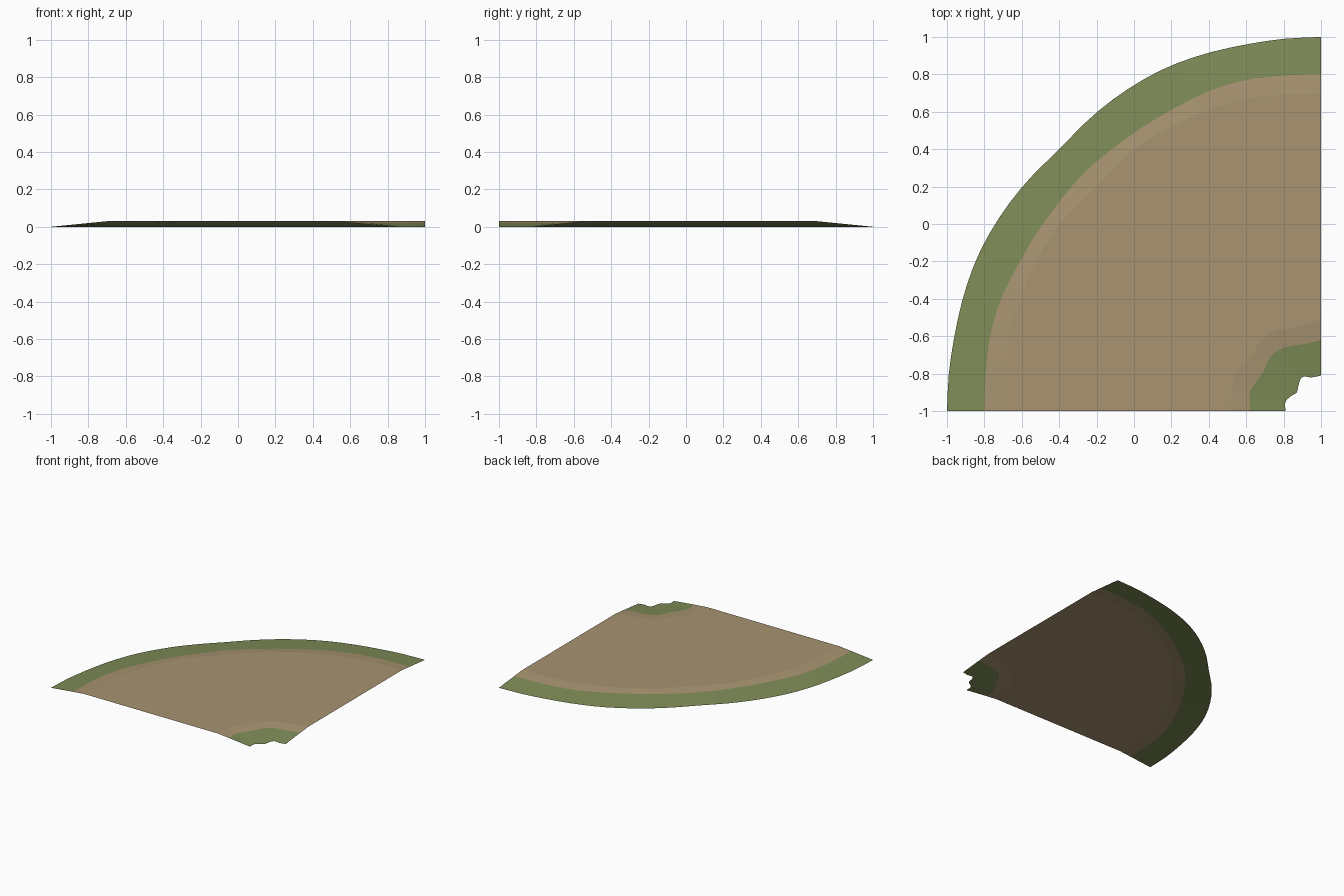
import bpy, bmesh, math
from mathutils import Vector

if "Cube" in bpy.data.objects:
    bpy.data.objects.remove(bpy.data.objects["Cube"])

N = 32  # segments along the bend


def material(name, rgb):
    m = bpy.data.materials.new(name)
    m.diffuse_color = (*rgb, 1)
    m.use_nodes = True
    m.node_tree.nodes["Principled BSDF"].inputs["Base Color"].default_value = m.diffuse_color
    return m


DIRT = material("dirt", (0.392, 0.296, 0.165))
GRASS = material("grass green", (0.209, 0.262, 0.095))


def mirrored(half):
    """Mirror half a bend across the tile's diagonal."""
    return half + [(-y, -x) for x, y in reversed(half[:-1])]


def smooth_curve(pts, z):
    """Catmull-Rom through the points, resampled to N even segments."""
    p = [Vector(q) for q in pts]
    p = [2 * p[0] - p[1]] + p + [2 * p[-1] - p[-2]]
    fine = []
    for a, b, c, d in zip(p, p[1:], p[2:], p[3:]):
        for i in range(12):
            t = i / 12
            fine.append(0.5 * (2 * b + (c - a) * t + (2 * a - 5 * b + 4 * c - d) * t * t
                               + (3 * b - a - 3 * c + d) * t ** 3))
    fine.append(p[-2])
    dist = [0]
    for a, b in zip(fine, fine[1:]):
        dist.append(dist[-1] + (b - a).length)
    out, j = [], 0
    for i in range(N + 1):
        s = dist[-1] * i / N
        while j < len(fine) - 2 and dist[j + 1] < s:
            j += 1
        q = fine[j].lerp(fine[j + 1], (s - dist[j]) / (dist[j + 1] - dist[j]))
        out.append((max(-1, min(1, q.x)), max(-1, min(1, q.y)), z))
    # keep the tile seams straight
    out[0] = (out[0][0], -1, z)
    out[-1] = (1, out[-1][1], z)
    return out


def sheet(name, rows, mat):
    """Open sheet lofted across neighbouring curves, facing up."""
    bm = bmesh.new()
    grid = [[bm.verts.new(v) for v in row] for row in rows]
    for a, b in zip(grid, grid[1:]):
        for i in range(N):
            bm.faces.new((a[i], b[i], b[i + 1], a[i + 1]))
    bm.normal_update()
    for f in bm.faces:
        if f.normal.z < 0:
            f.normal_flip()
    me = bpy.data.meshes.new(name)
    bm.to_mesh(me)
    bm.free()
    me.materials.append(mat)
    ob = bpy.data.objects.new(name, me)
    bpy.context.collection.objects.link(ob)
    bpy.ops.object.select_all(action='DESELECT')
    ob.select_set(True)
    bpy.context.view_layer.objects.active = ob
    bpy.ops.object.shade_smooth_by_angle(angle=math.radians(4))


# outer bend: ground edge, grass/dirt line, top of the bank
outer_edge = smooth_curve(mirrored([(-1, -1), (-.99, -.8), (-.96, -.6), (-.91, -.38), (-.83, -.16),
                                    (-.71, .05), (-.57, .23), (-.4, .4)]), 0)
outer_line = smooth_curve(mirrored([(-.8, -1), (-.795, -.82), (-.77, -.6), (-.71, -.4), (-.61, -.2),
                                    (-.48, .01), (-.27, .27)]), .02)
outer_top = smooth_curve(mirrored([(-.7, -1), (-.69, -.8), (-.67, -.6), (-.61, -.4), (-.52, -.2),
                                   (-.4, 0), (-.2, .2)]), .03)

# ragged inner corner
inner_top = smooth_curve([(.51, -1), (.52, -.9), (.55, -.8), (.62, -.71), (.69, -.61),
                          (.76, -.57), (.86, -.555), (.94, -.53), (1, -.51)], .03)
inner_line = smooth_curve([(.62, -1), (.62, -.9), (.65, -.85), (.69, -.79), (.73, -.71),
                           (.78, -.67), (.85, -.65), (.92, -.64), (1, -.62)], .02)
inner_edge = smooth_curve([(.81, -1), (.81, -.95), (.84, -.92), (.87, -.9), (.88, -.86),
                           (.89, -.83), (.91, -.815), (.95, -.82), (1, -.81)], 0)

sheet("outer_grass_verge", [outer_edge, outer_line], GRASS)
sheet("dirt_road", [outer_line, outer_top, inner_top, inner_line], DIRT)
sheet("inner_grass_verge", [inner_line, inner_edge], GRASS)
